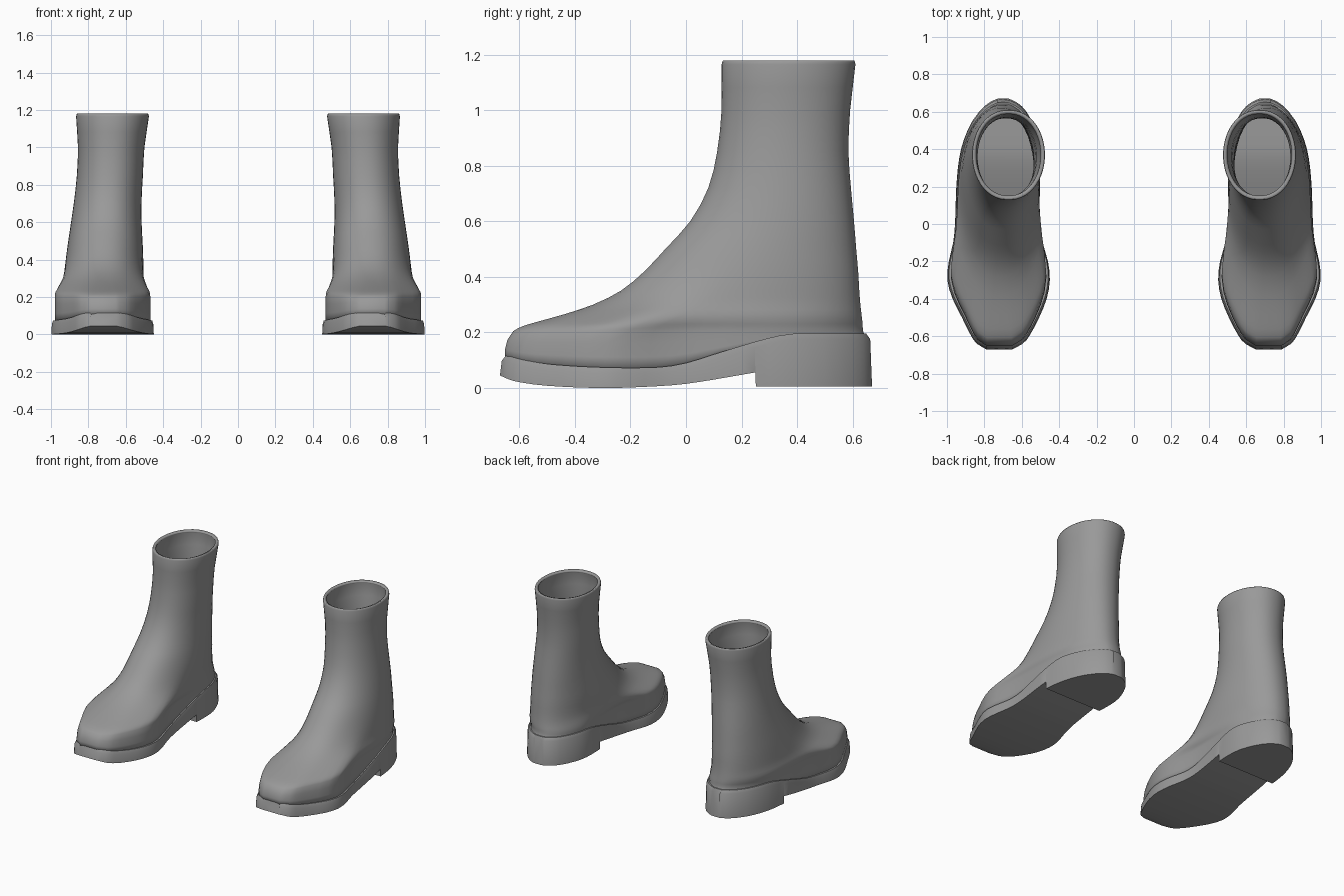
import bpy, bmesh, math

if "Cube" in bpy.data.objects:
    bpy.data.objects.remove(bpy.data.objects["Cube"])

rubber = bpy.data.materials.new("grey rubber")
rubber.diffuse_color = (0.32, 0.32, 0.32, 1)
rubber.use_nodes = True
rubber.node_tree.nodes["Principled BSDF"].inputs["Base Color"].default_value = rubber.diffuse_color


def curve(table, u):
    """Smooth interpolation through rows of (u, values...)."""
    u = min(max(u, table[0][0]), table[-1][0])
    i = 0
    while i < len(table) - 2 and u > table[i + 1][0]:
        i += 1
    a, b = table[i], table[i + 1]
    p, n = table[max(i - 1, 0)], table[min(i + 2, len(table) - 1)]
    h = b[0] - a[0]
    t = (u - a[0]) / h
    out = []
    for k in range(1, len(a)):
        ma = (b[k] - p[k]) / (b[0] - p[0]) * h
        mb = (n[k] - a[k]) / (n[0] - a[0]) * h
        out.append((2*t**3 - 3*t*t + 1) * a[k] + (t**3 - 2*t*t + t) * ma
                   + (3*t*t - 2*t**3) * b[k] + (t**3 - t*t) * mb)
    return out


# Footprint: y, inner x, outer x
FOOT = [(-.67, .65, .79), (-.64, .595, .84), (-.6, .56, .87), (-.5, .507, .92),
        (-.4, .467, .97), (-.3, .45, .998), (-.2, .46, .99), (-.1, .488, .967),
        (0, .503, .957), (.2, .503, .95), (.35, .498, .935), (.45, .508, .91),
        (.55, .545, .865), (.62, .59, .81), (.655, .635, .765), (.67, .67, .73)]
# Welt line and sole underside: y, z
WELT = [(-.67, .118), (-.6, .1), (-.5, .085), (-.3, .074), (-.1, .075), (0, .09),
        (.1, .12), (.2, .15), (.3, .178), (.38, .194), (.45, .196), (.67, .196)]
UNDER = [(-.67, .045), (-.62, .025), (-.5, .008), (-.3, 0), (-.15, .004),
         (0, .015), (.25, .056)]
# Upper: z, front y, back y, inner x, outer x, weight of the footprint shape
UPPER = [(.205, -.622, .638, .475, .972, 1), (.222, -.59, .636, .48, .965, .95),
         (.24, -.53, .635, .485, .957, .75), (.265, -.44, .632, .493, .947, .5),
         (.3, -.335, .628, .502, .932, .28), (.35, -.235, .624, .505, .925, .12),
         (.42, -.15, .62, .506, .918, .03), (.5, -.075, .613, .51, .908, 0),
         (.6, .015, .605, .515, .893, 0), (.72, .08, .594, .515, .876, 0),
         (.85, .112, .585, .508, .862, 0), (1, .128, .591, .5, .856, 0),
         (1.165, .128, .61, .476, .866, 0), (1.18, .134, .606, .48, .862, 0)]
N = 48


def finish(name, bm):
    bmesh.ops.recalc_face_normals(bm, faces=bm.faces)
    me = bpy.data.meshes.new(name)
    bm.to_mesh(me)
    bm.free()
    me.materials.append(rubber)
    ob = bpy.data.objects.new(name, me)
    bpy.context.collection.objects.link(ob)
    bpy.context.view_layer.objects.active = ob
    ob.select_set(True)
    bpy.ops.object.shade_smooth_by_angle(angle=math.radians(35))
    ob.select_set(False)
    return ob


def loft(bm, rings, caps):
    vs = [[bm.verts.new(p) for p in r] for r in rings]
    n = len(vs[0])
    for a, b in zip(vs, vs[1:]):
        for k in range(n):
            bm.faces.new((a[k], a[(k + 1) % n], b[(k + 1) % n], b[k]))
    if caps:
        bm.faces.new(vs[0])
        bm.faces.new(vs[-1])


def upper_ring(yf, yb, xi, xo, w, height):
    """Closed outline blending an ellipse with the footprint."""
    pts = []
    for k in range(N):
        a = (k + .5) / N * 2 * math.pi
        t = .5 - .5 * math.cos(a) / math.cos(math.pi / N)
        y = yf + (yb - yf) * t
        side = math.copysign(abs(math.sin(a)) ** .93, math.sin(a))
        ellipse = (xi + xo) / 2 + side * (xo - xi) / 2
        fi, fo = curve(FOOT, -.67 + 1.34 * t)
        c = (fi + fo) / 2
        foot = c + ((fo if side > 0 else fi) - c) * .93
        pts.append((foot * w + ellipse * (1 - w), y, height(y)))
    return pts


# Boot upper: lower rings rise from the welt line, higher rings are level
rings = []
for s, yf, yb in ((0, -.652, .643), (.35, -.652, .642), (.7, -.643, .64)):
    rings.append(upper_ring(yf, yb, .475, .972, 1,
                 lambda y: (lambda w: w + (.205 - w) * s)(curve(WELT, y)[0] - .012)))
zs = []
for a, b in zip(UPPER, UPPER[1:]):
    zs += [a[0], (a[0] + b[0]) / 2]
for z in zs + [1.18]:
    rings.append(upper_ring(*curve(UPPER, z), lambda y: z))
bm = bmesh.new()
loft(bm, rings, False)
upper = finish("boot_upper", bm)
wall = upper.modifiers.new("wall", 'SOLIDIFY')
wall.thickness, wall.offset = .02, -1

# Sole and heel block: cross-sections along the foot, with a step at the heel
ys = sorted([-.67, -.655, -.64, -.62, .63, .645, .655, .664, .67, .25, .2515]
            + [-.6 + .05 * i for i in range(25) if i != 17])
sections = []
for y in ys:
    i, o = curve(FOOT, y)
    top = curve(WELT, y)[0]
    bottom = curve(UNDER, y)[0] if y < .251 else .005
    c = .72 if y < .5 else (i + o) / 2
    layers = ((1, bottom), (.99, top - .02), (.968, top))
    sec = [(c + (i - c) * s, y * s, z) for s, z in layers]
    sec += [(c + (o - c) * s, y * s, z) for s, z in reversed(layers)]
    sections.append(sec)
bm = bmesh.new()
loft(bm, sections, True)
sole = finish("sole_and_heel", bm)

# Second boot of the pair
for ob in (upper, sole):
    ob.modifiers.new("pair", 'MIRROR').use_axis[0] = True
